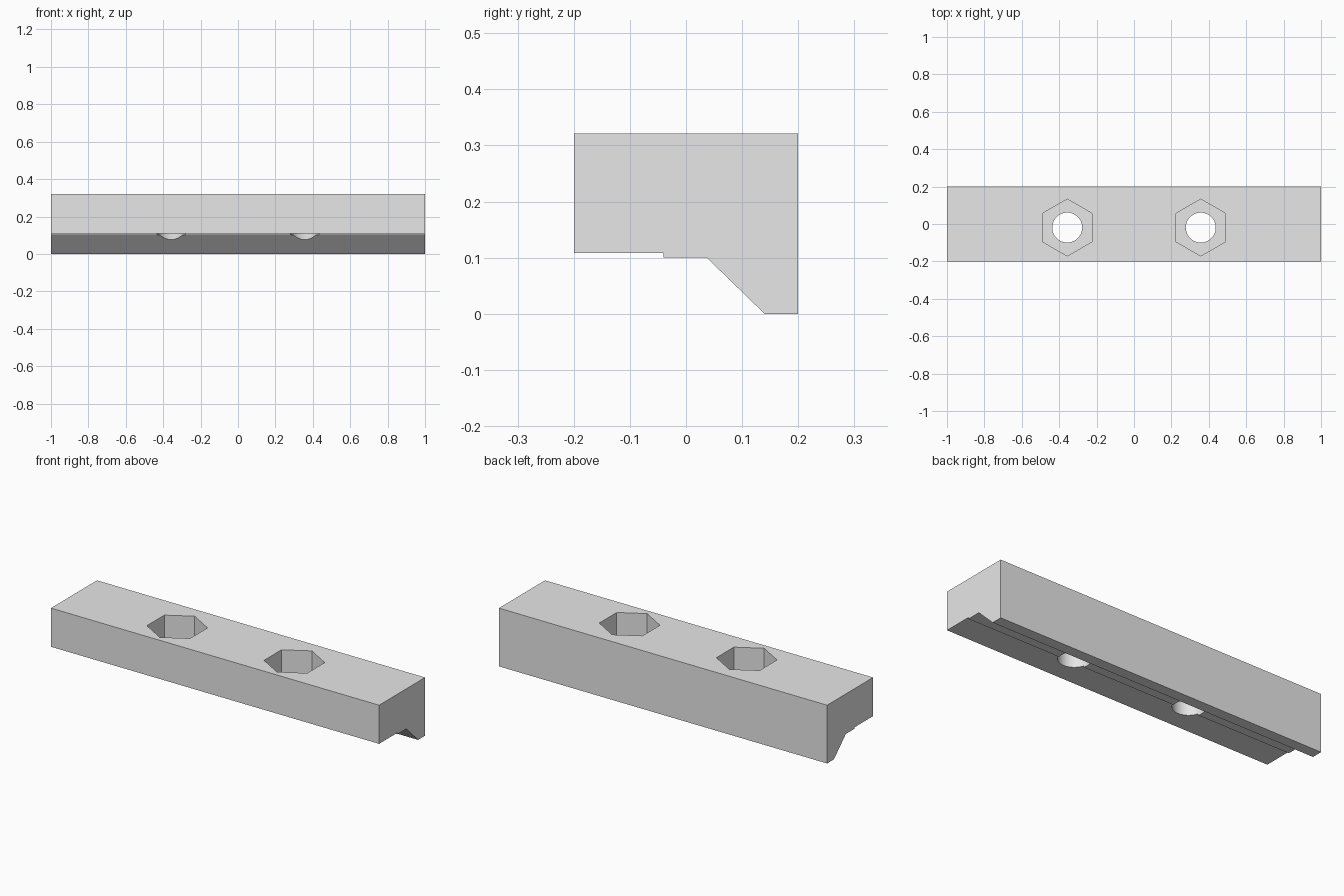
import bpy, bmesh, math

cube = bpy.data.objects.get("Cube")
if cube:
    bpy.data.objects.remove(cube, do_unlink=True)

grey = bpy.data.materials.new("light_grey")
grey.use_nodes = True
grey.diffuse_color = (0.8, 0.8, 0.8, 1)
grey.node_tree.nodes["Principled BSDF"].inputs["Base Color"].default_value = grey.diffuse_color

# Clamp bar: side profile (y, z) extruded along x
profile = [(-0.2, 0.108), (-0.04, 0.108), (-0.04, 0.1), (0.037, 0.1),
           (0.14, 0), (0.2, 0), (0.2, 0.321), (-0.2, 0.321)]
bm = bmesh.new()
face = bm.faces.new([bm.verts.new((-1, y, z)) for y, z in profile])
ext = bmesh.ops.extrude_face_region(bm, geom=[face])["geom"]
bmesh.ops.translate(bm, vec=(2, 0, 0), verts=[v for v in ext if isinstance(v, bmesh.types.BMVert)])
bmesh.ops.recalc_face_normals(bm, faces=bm.faces)
mesh = bpy.data.meshes.new("clamp_bar")
bm.to_mesh(mesh)
bm.free()
bar = bpy.data.objects.new("clamp_bar", mesh)
bpy.context.collection.objects.link(bar)
mesh.materials.append(grey)


def drill(name, x, sides, radius, bottom, top):
    """Cut an upright prism out of the bar."""
    bpy.ops.mesh.primitive_cylinder_add(vertices=sides, radius=radius, depth=top - bottom,
                                        location=(x, -0.019, (top + bottom) / 2))
    cutter = bpy.context.object
    cutter.name = name
    cutter.hide_render = True
    cutter.data.materials.append(grey)
    mod = bar.modifiers.new(name, "BOOLEAN")
    mod.operation = "DIFFERENCE"
    mod.solver = "EXACT"
    mod.object = cutter
    bpy.context.view_layer.objects.active = bar
    bpy.ops.object.modifier_apply(modifier=name)
    bpy.data.objects.remove(cutter, do_unlink=True)


# Two nut pockets, each with a bolt hole through its floor
for side in (-1, 1):
    drill("nut_pocket", side * 0.357, 6, 0.152, 0.18, 0.5)
    drill("bolt_hole", side * 0.357, 64, 0.08, -0.1, 0.4)

bpy.ops.object.select_all(action="DESELECT")
bar.select_set(True)
bpy.context.view_layer.objects.active = bar
bpy.ops.object.shade_smooth_by_angle(angle=math.radians(30))
